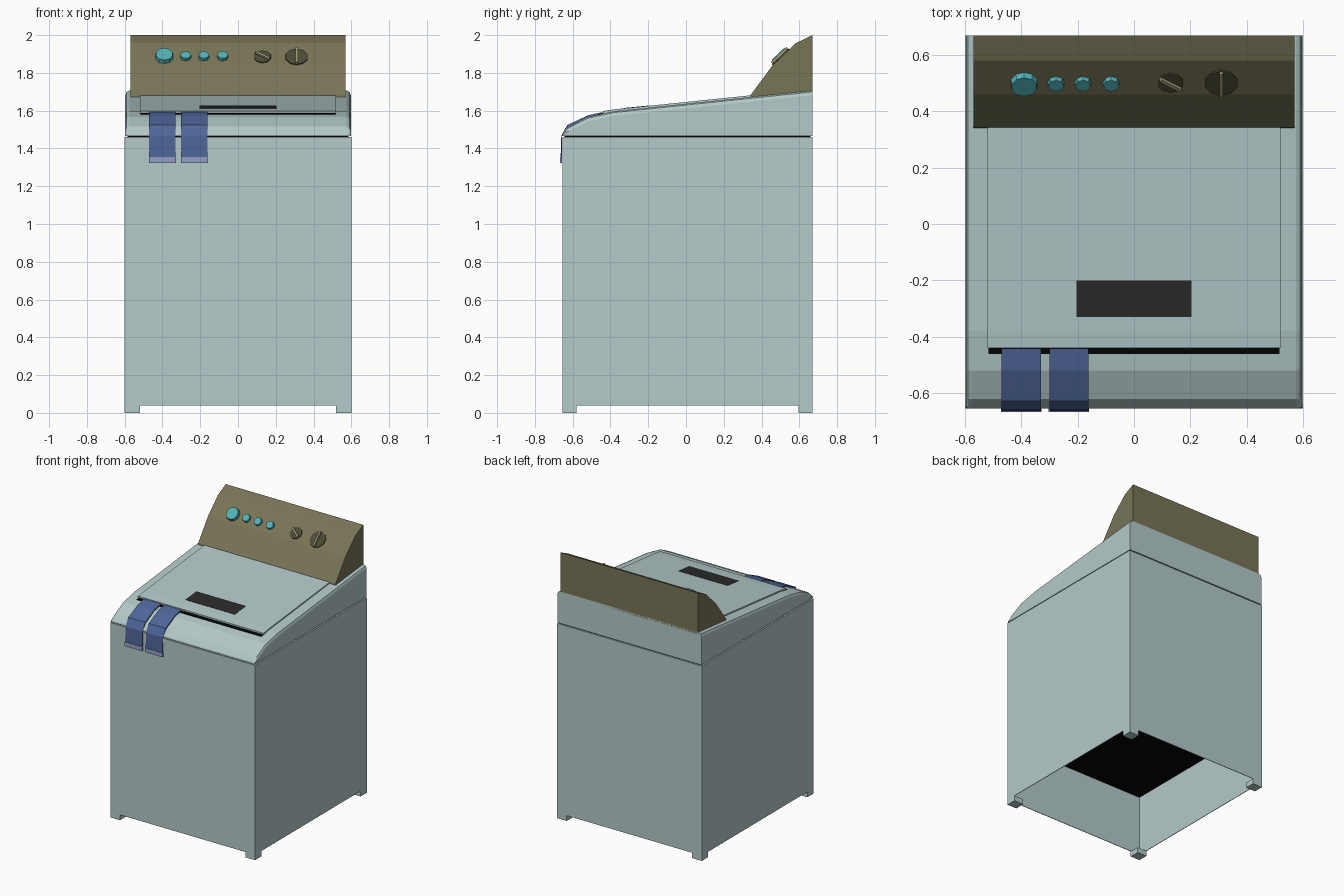
import bpy, bmesh, math
from mathutils import Matrix, Vector

if "Cube" in bpy.data.objects:
    bpy.data.objects.remove(bpy.data.objects["Cube"])


def mat(name, rgb):
    m = bpy.data.materials.new(name)
    m.diffuse_color = [(c / 255) ** 2.2 for c in rgb] + [1]
    m.use_nodes = True
    m.node_tree.nodes["Principled BSDF"].inputs["Base Color"].default_value = m.diffuse_color
    return m


ENAMEL = mat("pale_enamel", (178, 200, 200))
BLACK = mat("black", (12, 12, 12))
CHARCOAL = mat("charcoal", (46, 46, 46))
OLIVE = mat("olive", (120, 116, 88))
DARK_OLIVE = mat("dark_olive", (78, 76, 56))
BRASS = mat("pale_olive", (158, 154, 118))
TEAL = mat("teal", (84, 176, 182))
BLUE = mat("blue_cloth", (80, 102, 152))
LILAC = mat("lilac_hem", (146, 156, 196))


def finish(name, bm, *mats):
    bmesh.ops.recalc_face_normals(bm, faces=bm.faces)
    me = bpy.data.meshes.new(name)
    bm.to_mesh(me)
    bm.free()
    for m in mats:
        me.materials.append(m)
    ob = bpy.data.objects.new(name, me)
    bpy.context.collection.objects.link(ob)
    return ob


def loft(name, sections, m):
    """Join matching (y, z) profiles placed at several x positions."""
    bm = bmesh.new()
    rings = [[bm.verts.new((x, y, z)) for y, z in pts] for x, pts in sections]
    n = len(rings[0])
    for a, b in zip(rings, rings[1:]):
        for i in range(n):
            j = (i + 1) % n
            bm.faces.new((a[i], a[j], b[j], b[i]))
    bm.faces.new(rings[0])
    bm.faces.new(rings[-1])
    return finish(name, bm, m)


def extrude(name, x0, x1, pts, m):
    return loft(name, [(x0, pts), (x1, pts)], m)


def box(name, x0, x1, y0, y1, z0, z1, m):
    return extrude(name, x0, x1, [(y0, z0), (y1, z0), (y1, z1), (y0, z1)], m)


# Cabinet with a hollow underside and black inner ceiling
bm = bmesh.new()
bmesh.ops.create_cube(bm, size=1)
for v in bm.verts:
    v.co = (v.co.x * 1.2, v.co.y * 1.325 + 0.0075, 1.46 if v.co.z > 0 else 0.04)
floor = min(bm.faces, key=lambda f: f.calc_center_median().z)
bmesh.ops.inset_region(bm, faces=[floor], thickness=0.006)
hole = bmesh.ops.extrude_face_region(bm, geom=[floor])["geom"]
for g in hole:
    if isinstance(g, bmesh.types.BMVert):
        g.co.z = 0.5
    elif isinstance(g, bmesh.types.BMFace):
        g.material_index = 1
if floor.is_valid:
    bmesh.ops.delete(bm, geom=[floor], context='FACES_ONLY')
finish("cabinet", bm, ENAMEL, BLACK)

# Corner feet
for sx in (-1, 1):
    for y0, y1 in ((-0.655, -0.58), (0.595, 0.67)):
        xs = sorted((sx * 0.52, sx * 0.6))
        box("foot", *xs, y0, y1, 0, 0.04, ENAMEL)

# Dark seam below the top cover
box("seam", -0.585, 0.585, -0.643, 0.66, 1.455, 1.475, BLACK)

# Sloping top cover with softened side edges
ridge = [(-0.652, 1.478), (-0.622, 1.515), (-0.52, 1.567), (-0.38, 1.597), (0.67, 1.706)]
base = [(0.67, 1.467), (-0.655, 1.467)]


def lowered(d):
    return [(y, max(z - d, 1.474)) for y, z in ridge] + base


loft("top_cover", [(-0.597, lowered(0.024)), (-0.59, lowered(0.007)), (-0.575, lowered(0)),
                   (0.575, lowered(0)), (0.59, lowered(0.007)), (0.597, lowered(0.024))], ENAMEL)

# Lid, the dark gap in front of it, and the dark panel on it
extrude("lid", -0.52, 0.52, [(-0.44, 1.58), (-0.44, 1.598), (-0.38, 1.607),
                             (0.35, 1.682), (0.35, 1.65)], ENAMEL)
extrude("lid_gap", -0.517, 0.517, [(-0.462, 1.575), (-0.462, 1.582),
                                   (-0.43, 1.589), (-0.43, 1.575)], BLACK)
extrude("lid_panel", -0.205, 0.205, [(-0.33, 1.605), (-0.33, 1.614),
                                     (-0.2, 1.627), (-0.2, 1.615)], CHARCOAL)

# Control console
extrude("console", -0.57, 0.57, [(0.34, 1.66), (0.343, 1.684), (0.46, 1.842), (0.58, 1.957),
                                 (0.67, 2.0), (0.67, 1.69)], OLIVE)

# Frame of the sloping console face, used to seat the controls
SLOPE = math.atan2(0.115, 0.12)


def on_console(x, turn=0):
    return (Matrix.Translation((x, 0.503, 1.883)) @ Matrix.Rotation(SLOPE, 4, 'X')
            @ Matrix.Rotation(turn, 4, 'Z'))


def knob(name, x, r, height, sides, m, taper=0.9):
    bm = bmesh.new()
    bmesh.ops.create_cone(bm, cap_ends=True, segments=sides, radius1=r, radius2=r * taper,
                          depth=height + 0.01,
                          matrix=on_console(x) @ Matrix.Translation((0, 0, height / 2 - 0.005)))
    return finish(name, bm, m)


# Push buttons
knob("large_button", -0.39, 0.051, 0.024, 10, TEAL)
for x in (-0.277, -0.181, -0.081):
    knob("small_button", x, 0.031, 0.018, 8, TEAL)

# Dials with raised grip bars
for x, r, turn in ((0.13, 0.047, math.radians(55)), (0.31, 0.062, 0)):
    knob("dial", x, r, 0.006, 10, DARK_OLIVE, 0.97)
    bm = bmesh.new()
    bmesh.ops.create_cube(bm, size=1, matrix=on_console(x, turn)
                          @ Matrix.Translation((0, 0, 0.008))
                          @ Matrix.Diagonal((0.013, r * 1.85, 0.022, 1)))
    finish("dial_grip", bm, BRASS)

# Two cloths draped over the front edge, with pale hems
outer = [(-0.443, 1.592), (-0.52, 1.575), (-0.628, 1.524), (-0.66, 1.468), (-0.664, 1.35)]
inner = [(-0.657, 1.35), (-0.656, 1.465), (-0.622, 1.512), (-0.52, 1.563), (-0.443, 1.58)]
for x in (-0.4, -0.231):
    extrude("cloth", x - 0.07, x + 0.07, outer + inner, BLUE)
    box("cloth_hem", x - 0.072, x + 0.072, -0.668, -0.656, 1.323, 1.355, LILAC)
